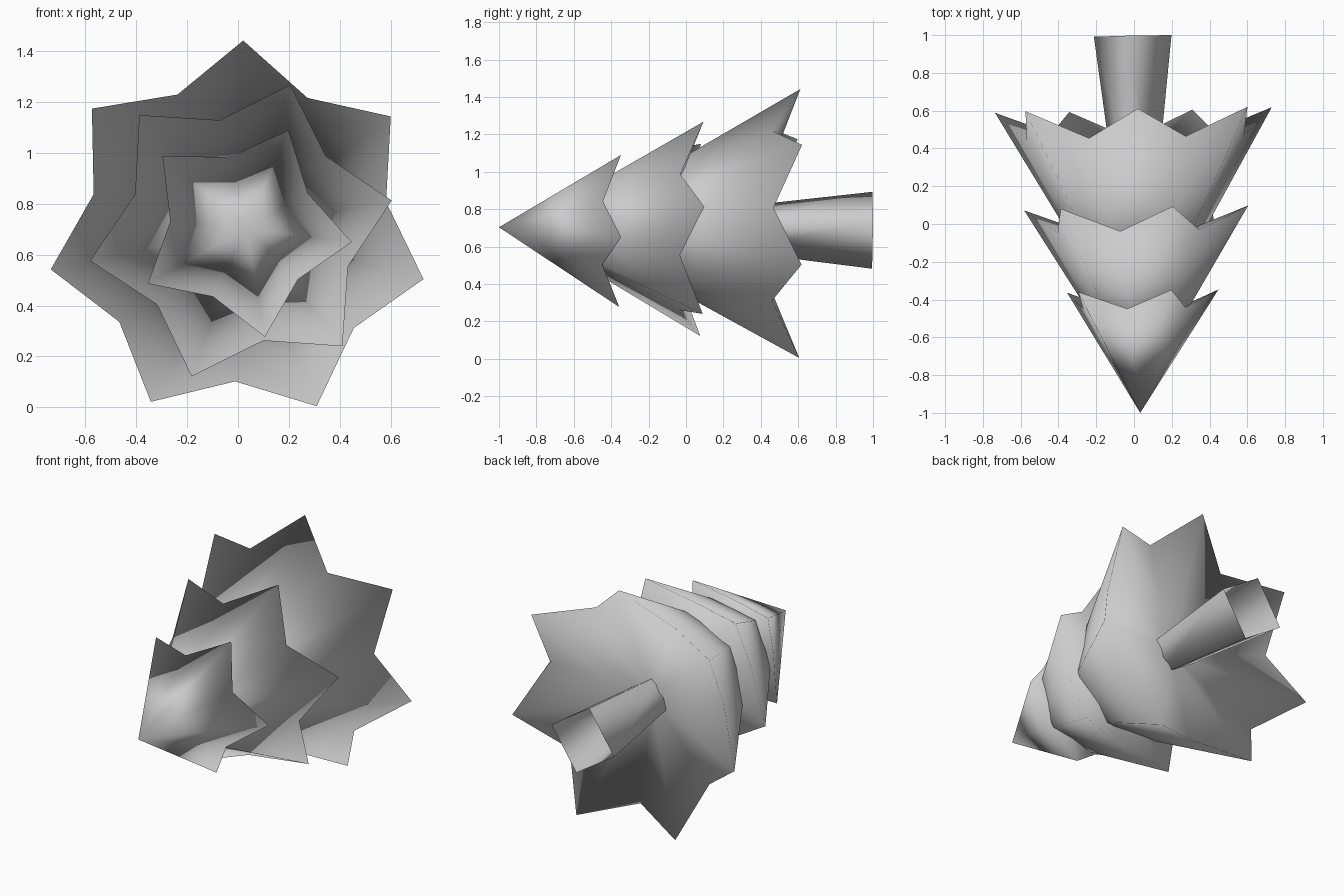
import bpy
import bmesh
from math import cos, sin, pi, radians
from mathutils import Matrix

cube = bpy.data.objects.get("Cube")
if cube:
    bpy.data.objects.remove(cube, do_unlink=True)

grey = bpy.data.materials.new("plain_grey")
grey.use_nodes = True
colour = (0.6, 0.6, 0.6, 1)
grey.diffuse_color = colour
grey.node_tree.nodes["Principled BSDF"].inputs["Base Color"].default_value = colour

# The trunk line runs along y with a very slight lean
lean = (Matrix.Translation((0.013, 0, 0.695))
        @ Matrix.Rotation(0.02, 4, 'Z') @ Matrix.Rotation(-0.008, 4, 'X'))


def finish(name, bm):
    """Turn a bmesh into a smooth-shaded object on the leaning axis."""
    bmesh.ops.recalc_face_normals(bm, faces=bm.faces[:])
    for face in bm.faces:
        face.smooth = True
    bm.transform(lean)
    mesh = bpy.data.meshes.new(name)
    bm.to_mesh(mesh)
    bm.free()
    mesh.materials.append(grey)
    bpy.context.collection.objects.link(bpy.data.objects.new(name, mesh))


def polar(bm, radius, angle, y):
    return bm.verts.new((radius * cos(angle), y, radius * sin(angle)))


def branch_tier(name, points, turn, apex, tip, valley, hollow):
    """Star-rimmed cone; tip and valley are (radius, y), hollow is the underside's centre."""
    bm = bmesh.new()
    top = bm.verts.new((0, apex, 0))
    under = bm.verts.new((0, hollow, 0))
    rim = []
    for i in range(points * 2):
        radius, y = valley if i % 2 else tip
        rim.append(polar(bm, radius, radians(turn) + pi * i / points, y))
    for a, b in zip(rim, rim[1:] + rim[:1]):
        bm.faces.new((top, a, b))
        bm.faces.new((under, b, a))
    finish(name, bm)


# Three tiers of branches, the treetop pointing forward
branch_tier("lower_branches", 7, 88.5, -0.665, (0.752, 0.605), (0.59, 0.455), 0.32)
branch_tier("middle_branches", 6, 11.3, -0.89, (0.605, 0.085), (0.442, -0.04), -0.14)
branch_tier("top_branches", 5, 65.5, -1.0, (0.43, -0.355), (0.29, -0.45), -0.54)

# Four-sided hollow trunk, flaring towards its open foot
bm = bmesh.new()
inner, foot = [[polar(bm, radius, radians(12) + pi * i / 2, y) for i in range(4)]
               for radius, y in ((0.12, 0.25), (0.21, 0.996))]
for i in range(4):
    j = (i + 1) % 4
    bm.faces.new((inner[i], inner[j], foot[j], foot[i]))
finish("trunk", bm)
